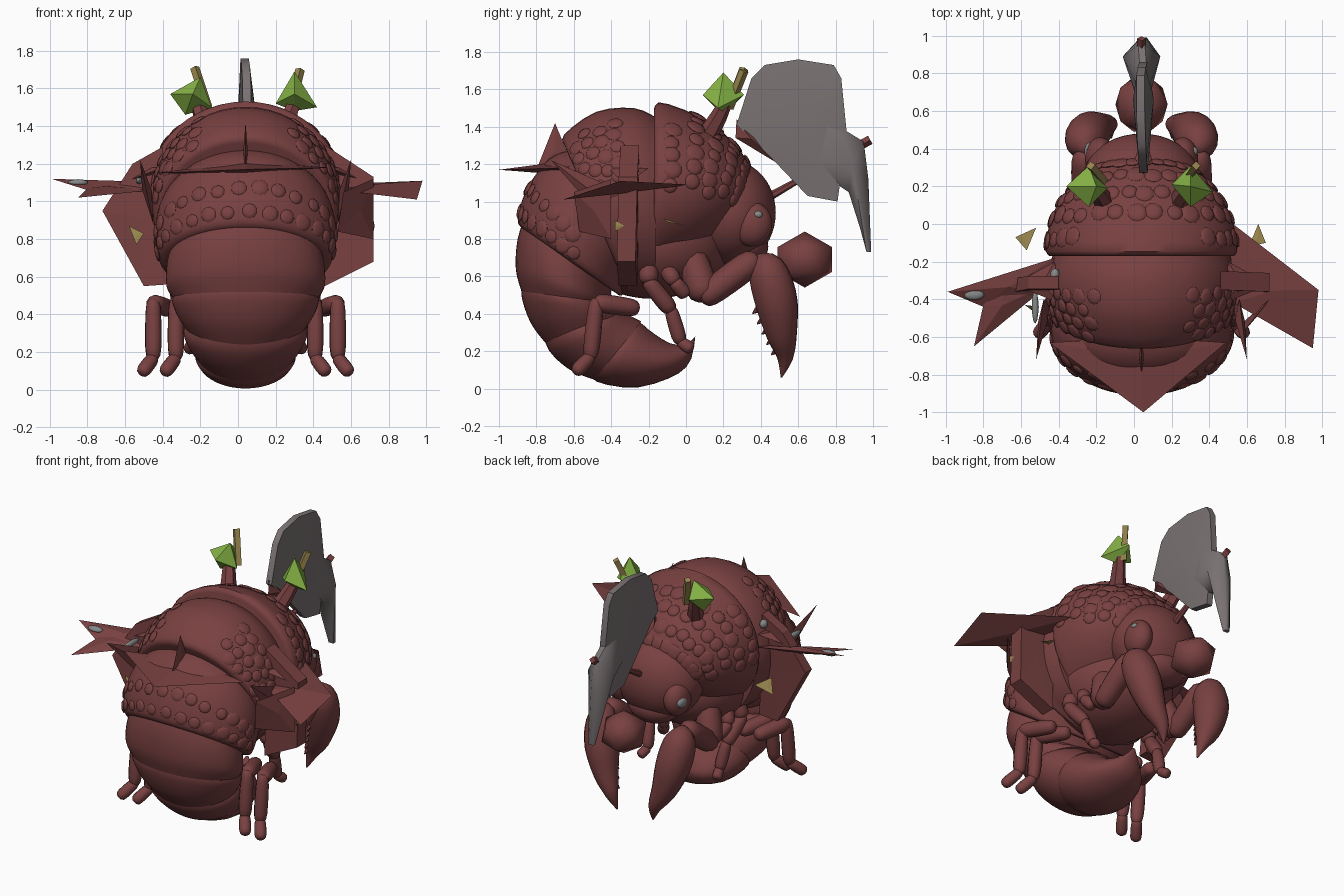
import bpy, bmesh, math, random
from mathutils import Vector as V

if "Cube" in bpy.data.objects:
    bpy.data.objects.remove(bpy.data.objects["Cube"])

random.seed(4)
CX = 0.04  # body midline


def material(name, *rgb):
    m = bpy.data.materials.new(name)
    m.use_nodes = True
    m.diffuse_color = (*rgb, 1)
    m.node_tree.nodes["Principled BSDF"].inputs["Base Color"].default_value = (*rgb, 1)
    return m


RED = material("shell red", 0.19, 0.052, 0.052)
GREY = material("horn grey", 0.19, 0.165, 0.168)
GREEN = material("leaf green", 0.24, 0.45, 0.06)
OLIVE = material("stalk olive", 0.31, 0.235, 0.075)
PALE = material("spot grey", 0.24, 0.25, 0.25)


def finish(name, bm, mat, smooth=True):
    bmesh.ops.recalc_face_normals(bm, faces=bm.faces)
    me = bpy.data.meshes.new(name)
    bm.to_mesh(me)
    bm.free()
    me.materials.append(mat)
    ob = bpy.data.objects.new(name, me)
    bpy.context.collection.objects.link(ob)
    if smooth:
        bpy.ops.object.select_all(action="DESELECT")
        ob.select_set(True)
        bpy.context.view_layer.objects.active = ob
        bpy.ops.object.shade_smooth_by_angle(angle=math.radians(50))


def spline(keys, u):
    """Catmull-Rom point through a list of equal-length tuples, u in 0..1."""
    n = len(keys) - 1
    i = min(int(u * n), n - 1)
    t = u * n - i
    a, b, c, d = (keys[min(max(i + k, 0), n)] for k in (-1, 0, 1, 2))
    return [q + t / 2 * (r - p + t * (2 * p - 5 * q + 4 * r - s + t * (3 * (q - r) + s - p)))
            for p, q, r, s in zip(a, b, c, d)]


def skin(name, rings, mat=RED):
    bm = bmesh.new()
    loops = [[bm.verts.new(p) for p in ring] for ring in rings]
    n = len(loops[0])
    for a, b in zip(loops, loops[1:]):
        for i in range(n):
            bm.faces.new((a[i], a[(i + 1) % n], b[(i + 1) % n], b[i]))
    bm.faces.new(loops[0])
    bm.faces.new(loops[-1])
    finish(name, bm, mat)


def shell_point(keys, u, ang):
    """Keys hold outer y, outer z, inner y, inner z, half width."""
    oy, oz, iy, iz, w = spline(keys, u)
    mid = V((CX, (oy + iy) / 2, (oz + iz) / 2))
    return mid + V((w * math.sin(ang), 0, 0)) + V((0, oy - iy, oz - iz)) / 2 * math.cos(ang)


def shell(name, keys, steps=12, sides=48):
    skin(name, [[shell_point(keys, s / steps, math.tau * k / sides) for k in range(sides)]
                for s in range(steps + 1)])


def tube(name, keys, mat=RED, sides=10, steps=10):
    """Keys hold x, y, z, radius."""
    pts = [spline(keys, s / steps) for s in range(steps + 1)]
    rings = []
    for i, p in enumerate(pts):
        t = V(pts[min(i + 1, steps)][:3]) - V(pts[max(i - 1, 0)][:3])
        a = t.cross(V((1, 0.1, 0))).normalized()
        b = t.cross(a).normalized()
        rings.append([V(p[:3]) + max(p[3], 0.003) * (a * math.cos(math.tau * k / sides) + b * math.sin(math.tau * k / sides))
                      for k in range(sides)])
    skin(name, rings, mat)


def limb(name, pts, r):
    """Separate swollen sections, joint to joint."""
    for i, (a, b) in enumerate(zip(pts, pts[1:])):
        a, b = V(a), V(b)
        k = r * (1 - 0.12 * i)
        tube(f"{name}_{i + 1}", [(*a.lerp(b, t), k * f) for t, f in
                                 ((-0.08, 0.35), (0.02, 0.85), (0.4, 1), (0.9, 0.95), (1.06, 0.45))])


def ball(name, at, size, mat=RED, sub=4):
    bm = bmesh.new()
    bmesh.ops.create_icosphere(bm, subdivisions=sub, radius=1)
    for v in bm.verts:
        v.co = V(at) + V(size) * v.co
    finish(name, bm, mat)


def shard(name, pts, thick, mat=RED, edge=None, mid=None, smooth=False):
    """Angular lens: an outline, optionally with a thick rim, fanned to a raised centre on both sides."""
    bm = bmesh.new()
    n = len(pts)
    mid = V(mid) if mid else sum((V(p) for p in pts), V()) / n
    rims = [[bm.verts.new(V(p) + s * V(edge)) for p in pts] for s in (-1, 1)] if edge else \
        [[bm.verts.new(p) for p in pts]] * 2
    for s, rim in zip((-1, 1), rims):
        c = bm.verts.new(mid + s * V(thick))
        for i in range(n):
            bm.faces.new((rim[i], rim[(i + 1) % n], c))
    if edge:
        for i in range(n):
            j = (i + 1) % n
            bm.faces.new((rims[0][i], rims[0][j], rims[1][j], rims[1][i]))
    finish(name, bm, mat, smooth)


def scales(name, keys, spots, r):
    """Rows of low, slightly uneven bumps on a shell; spots hold u, angle."""
    bm = bmesh.new()
    for u, ang in spots:
        u += random.uniform(-0.012, 0.012)
        ang += random.uniform(-0.03, 0.03)
        p = shell_point(keys, u, ang)
        tu = shell_point(keys, u + 0.02, ang) - shell_point(keys, u - 0.02, ang)
        ta = shell_point(keys, u, ang + 0.02) - shell_point(keys, u, ang - 0.02)
        q = tu.cross(ta).to_track_quat("Z", "Y")
        size = random.uniform(0.8, 1.1)
        for v in bmesh.ops.create_icosphere(bm, subdivisions=2, radius=r)["verts"]:
            v.co = p + q @ (v.co * V((size, size, 0.26)))
    finish(name, bm, RED)


def grid(u0, u1, rows, a0, a1, cols):
    return [(u0 + (u1 - u0) * i / max(rows - 1, 1), a0 + (a1 - a0) * (j + 0.5 * (i % 2)) / cols)
            for i in range(rows) for j in range(cols)]


# Curled body, plate by plate
front = [(-.17, 1.5, -.17, .6, .49), (-.13, 1.53, -.13, .62, .51), (.06, 1.46, 0, .68, .48),
         (.22, 1.35, .1, .74, .41), (.33, 1.21, .2, .82, .3), (.31, 1.14, .22, .86, .24)]
middle = [(-.16, 1.45, -.16, .5, .47), (-.28, 1.5, -.25, .5, .5), (-.48, 1.48, -.28, .5, .5),
          (-.65, 1.36, -.3, .5, .48), (-.65, 1.3, -.32, .55, .43)]
rear = [(-.6, 1.28, -.3, .6, .44), (-.73, 1.23, -.3, .58, .47), (-.85, 1.07, -.32, .55, .48),
        (-.9, .91, -.34, .5, .46), (-.88, .86, -.36, .5, .41)]
shell("front_plate", front)
shell("middle_plate", middle)
shell("rear_plate", rear)
shell("abdomen_upper", [(-.85, .95, -.4, .55, .4), (-.9, .8, -.4, .5, .42), (-.91, .64, -.4, .46, .42),
                        (-.88, .52, -.4, .44, .38)])
shell("abdomen_middle", [(-.86, .58, -.4, .46, .37), (-.88, .5, -.38, .44, .39), (-.83, .35, -.34, .43, .36),
                         (-.74, .23, -.32, .42, .31)])
shell("abdomen_lower", [(-.76, .29, -.34, .42, .31), (-.73, .2, -.32, .4, .33), (-.62, .1, -.28, .38, .3),
                        (-.47, .04, -.24, .36, .26)])
shell("abdomen_tail", [(-.52, .08, -.27, .36, .24), (-.46, .03, -.24, .35, .27), (-.27, .005, -.18, .3, .24),
                       (-.08, .06, -.08, .24, .17), (.02, .14, 0, .24, .08), (.05, .28, .04, .27, .012)])
ball("underside", (CX, -.18, .78), (.38, .42, .3))
ball("head", (CX, .24, .94), (.31, .24, .28))
ball("muzzle", (CX, .3, .76), (.18, .14, .12))

# Scale bumps
scales("front_scales", front, grid(.4, .8, 4, -1.6, 1.7, 15), .05)
scales("rear_scales", rear, grid(.5, .68, 2, -1.7, 1.75, 15), .044)
for side, tag in ((1, "left"), (-1, "right")):
    scales(f"{tag}_front_edge_scales", front, grid(.27, .28, 1, side * .8, side * 1.75, 5), .05)
    scales(f"{tag}_middle_scales", middle, grid(.4, .7, 4, side * .55, side * 1.5, 5), .042)

# Paired parts
for side, tag in ((1, "left"), (-1, "right")):
    def P(x, y, z):
        return (CX + side * x, y, z)

    # Eyes
    ball(f"{tag}_eye", P(.22, .35, .88), (.08, .11, .12))
    # Folded digging arms with toothed claws
    limb(f"{tag}_arm", [P(.22, .02, .74), P(.3, .1, .49), P(.3, .37, .69)], .085)
    tube(f"{tag}_claw", [(*P(.28, .38, .7), .03), (*P(.3, .43, .64), .1), (*P(.28, .48, .48), .115),
                         (*P(.23, .51, .3), .085), (*P(.17, .53, .17), .045), (*P(.14, .51, .06), .004)], sides=16, steps=16)
    for i in range(5):
        y, z = .355 + .025 * i, .42 - .055 * i
        tube(f"{tag}_claw_tooth_{i + 1}", [(*P(.25 - .02 * i, y + .06, z + .03), .035), (*P(.24 - .02 * i, y, z - .02), .003)],
             sides=6, steps=2)
    # Walking legs
    for x, pair in ((.37, "inner"), (.49, "outer")):
        limb(f"{tag}_{pair}_hind_leg", [P(x - .08, -.27, .43), P(x, -.48, .46), P(x, -.51, .17), P(x + .06, -.59, .09)], .05)
    limb(f"{tag}_middle_leg", [P(.28, -.2, .7), P(.34, -.2, .57), P(.3, -.08, .42), P(.28, -.03, .25), P(.3, .03, .21)], .052)
    limb(f"{tag}_fore_leg", [P(.25, -.14, .7), P(.33, -.06, .57), P(.3, .0, .5)], .045)
    # Antenna stalk
    tube(f"{tag}_antenna", [(*P(.2, .12, 1.36), .055), (*P(.25, .2, 1.5), .04), (*P(.27, .22, 1.56), .03)], sides=6, steps=3)
    # Side spikes
    shard(f"{tag}_upright_spike", [P(.56, -.72, 1.22), P(.52, -.4, 1.08), P(.49, -.42, .88)], (.025, 0, 0))
    shard(f"{tag}_shoulder_spike", [P(.46, -.2, 1.18), P(.68, -.32, 1.09), P(.44, -.42, 1.18)], (0, 0, .03))

# Faceted leaves and their stalks
shard("left_leaf", [(.42, .17, 1.5), (.3, .2, 1.69), (.2, .21, 1.52), (.3, .2, 1.48)], (0, .11, 0), GREEN, mid=(.3, .2, 1.57))
shard("right_leaf", [(-.36, .2, 1.57), (-.2, .2, 1.66), (-.14, .19, 1.5), (-.28, .2, 1.46)], (0, .11, 0), GREEN, mid=(-.24, .2, 1.57))
tube("left_leaf_stalk", [(.28, .23, 1.5, .025), (.33, .31, 1.7, .025)], OLIVE, sides=4, steps=2)
tube("right_leaf_stalk", [(-.16, .23, 1.5, .025), (-.23, .31, 1.71, .025)], OLIVE, sides=4, steps=2)

# Pale patches on eyes, wing and shoulder
ball("left_eye_spot", (CX + .28, .385, .93), (.018, .025, .02), PALE, 2)
ball("right_eye_spot", (CX - .275, .385, .88), (.03, .05, .04), PALE, 2)
ball("wing_spot", (-.85, -.375, 1.1), (.055, .03, .018), PALE, 2)
ball("shoulder_spot", (-.42, -.27, 1.23), (.025, .035, .03), PALE, 2)
ball("spike_spot", (-.525, -.44, 1.11), (.018, .09, .02), PALE, 2)

# Spiked shard across the back
shard("back_shard", [(.05, -1, 1.17), (.49, -.63, 1.18), (.05, -.6, 1.21), (-.45, -.63, 1.15)], (0, 0, .03))
shard("back_spine", [(CX, -.7, 1.42), (CX, -.61, 1.2), (CX, -.8, 1.17)], (.012, 0, 0))

# Jagged side wings, different on each side
shard("left_wing", [(.5, .02, 1.09), (.98, -.35, 1.11), (.95, -.66, 1.01), (.53, -.42, 1.06)], (0, 0, .025))
shard("left_wing_plate", [(.46, -.3, 1.3), (.72, -.31, 1.13), (.72, -.32, .68), (.46, -.31, .55)], (0, .05, 0), edge=(0, .05, 0))
shard("left_wing_flap", [(.56, -.6, 1.05), (.72, -.4, 1.12), (.72, -.4, .8), (.53, -.57, .84)], (.02, 0, 0))
shard("right_wing_upper", [(-.42, -.18, 1.1), (-.99, -.36, 1.12), (-.8, -.44, 1.06), (-.45, -.36, 1.06)], (0, 0, .025))
shard("right_wing_lower", [(-.8, -.43, 1.07), (-.85, -.65, 1.02), (-.45, -.32, 1.06), (-.7, -.33, 1.09)], (0, 0, .02))
shard("right_wing_plate", [(-.4, -.31, 1.29), (-.56, -.31, 1.2), (-.72, -.34, .95), (-.5, -.34, .55), (-.36, -.34, .56)],
      (0, .04, 0), edge=(0, .035, 0))

# Loose olive chips
shard("left_chip", [(.66, 0, .87), (.61, -.12, .91), (.7, -.1, .89)], (0, 0, .004), OLIVE)
shard("right_chip", [(-.52, -.02, .92), (-.63, -.07, .86), (-.57, -.14, .94)], (0, 0, .004), OLIVE)
shard("right_rear_chip", [(-.58, -.43, .87), (-.5, -.44, .83), (-.54, -.46, .77)], (0, .004, 0), OLIVE)
shard("left_rear_chip", [(.72, -.38, .9), (.725, -.33, .87), (.72, -.38, .84)], (.004, 0, 0), OLIVE)

# Great horn, its red fittings and the faceted nose knob
shard("horn_blade", [(.05, .27, 1.41), (.045, .35, 1.66), (.04, .42, 1.73), (.035, .6, 1.76), (.035, .79, 1.73), (.04, .83, 1.66),
                     (.05, .86, 1.36), (.05, .81, 1.0), (.05, .65, 1.03), (.05, .45, 1.24)],
      (.055, 0, 0), GREY, edge=(.022, 0, 0), mid=(.05, .66, 1.38), smooth=True)
shard("horn_beak", [(.05, .7, 1.48), (.05, .82, 1.4), (.04, .95, 1.32), (.04, .975, 1.12), (.05, .99, .73), (.05, .965, .73),
                    (.05, .93, .86), (.05, .87, 1.05), (.05, .75, 1.13), (.05, .62, 1.23)],
      (.1, 0, 0), GREY, edge=(.018, 0, 0), mid=(.04, .89, 1.2), smooth=True)
shard("horn_root", [(.05, .265, 1.34), (.05, .27, 1.44), (.05, .38, 1.35), (.05, .48, 1.21)], (.045, 0, 0))
tube("horn_tab", [(CX, .93, 1.3, .025), (CX, .985, 1.33, .025)], sides=4, steps=2)
tube("horn_strut", [(CX, .4, 1.0, .025), (CX, .63, 1.13, .015)], sides=6, steps=2)
ball("nose_knob", (CX, .635, .69), (.155, .17, .15), RED, 1)
